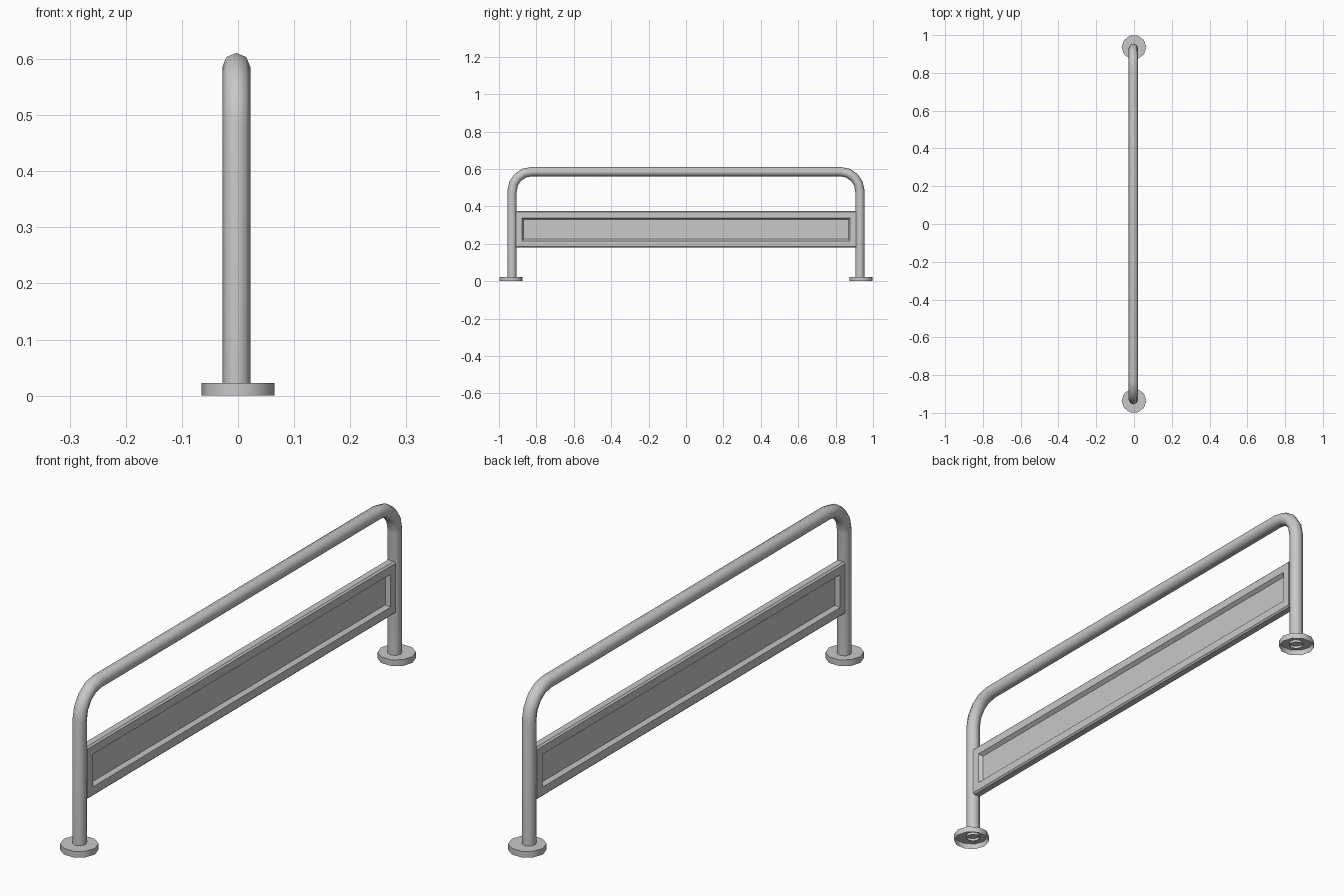
import bpy, bmesh, math
from mathutils import Vector

old = bpy.data.objects.get("Cube")
if old:
    bpy.data.objects.remove(old, do_unlink=True)

metal = bpy.data.materials.new("light grey metal")
metal.use_nodes = True
grey = (0.58, 0.58, 0.58, 1)
metal.diffuse_color = grey
metal.node_tree.nodes["Principled BSDF"].inputs["Base Color"].default_value = grey

CX = -0.003          # the rail sits slightly off the middle of its feet
LEG_Y, FOOT_Y = 0.93, 0.936
TOP_Z, TUBE_R, BEND = 0.586, 0.025, 0.105


def finish(ob, smooth=True):
    """Give the part its material and shading."""
    ob.data.materials.clear()
    ob.data.materials.append(metal)
    bpy.ops.object.select_all(action='DESELECT')
    ob.select_set(True)
    bpy.context.view_layer.objects.active = ob
    if smooth:
        bpy.ops.object.shade_smooth_by_angle(angle=math.radians(50))


def mesh_object(name, bm):
    mesh = bpy.data.meshes.new(name)
    bm.to_mesh(mesh)
    bm.free()
    ob = bpy.data.objects.new(name, mesh)
    bpy.context.collection.objects.link(ob)
    return ob


# Bent tube: leg, rounded corner, rail, rounded corner, leg
half = [(LEG_Y, 0.01)]
for i in range(5):
    a = math.radians(90 * i / 4)
    half.append((LEG_Y - BEND + BEND * math.cos(a), TOP_Z - BEND + BEND * math.sin(a)))
path = half + [(-y, z) for y, z in reversed(half)]
curve = bpy.data.curves.new("tube_rail", 'CURVE')
curve.dimensions = '3D'
curve.bevel_depth = TUBE_R
curve.bevel_resolution = 2
spline = curve.splines.new('POLY')
spline.points.add(len(path) - 1)
for p, (y, z) in zip(spline.points, path):
    p.co = (CX, y, z, 1)
rail = bpy.data.objects.new("tube_rail", curve)
bpy.context.collection.objects.link(rail)
bpy.ops.object.select_all(action='DESELECT')
rail.select_set(True)
bpy.context.view_layer.objects.active = rail
bpy.ops.object.convert(target='MESH')
finish(bpy.context.object)

# Feet: ten-sided caps, hollow underneath
for name, side in (("front_foot", -1), ("back_foot", 1)):
    bm = bmesh.new()
    bmesh.ops.create_cone(bm, cap_ends=True, segments=10, radius1=0.065,
                          radius2=0.065, depth=0.023)
    bm.normal_update()
    under = [f for f in bm.faces if f.normal.z < -0.9]
    bmesh.ops.inset_region(bm, faces=under, thickness=0.003)
    bmesh.ops.translate(bm, verts=under[0].verts, vec=(0, 0, 0.02))
    # align a corner with the x axis
    v = max(bm.verts, key=lambda w: w.co.length)
    turn = -math.atan2(v.co.y, v.co.x)
    for w in bm.verts:
        c, s = math.cos(turn), math.sin(turn)
        w.co = Vector((c * w.co.x - s * w.co.y, s * w.co.x + c * w.co.y, w.co.z))
    bmesh.ops.translate(bm, verts=bm.verts, vec=(0, side * FOOT_Y, 0.0115))
    finish(mesh_object(name, bm))

# Panel with chamfered long edges and a sloped recess on both faces
bm = bmesh.new()
bmesh.ops.create_cube(bm, size=1)
bmesh.ops.scale(bm, verts=bm.verts, vec=(0.036, 1.816, 0.195))
long_edges = [e for e in bm.edges
              if abs(e.verts[0].co.y - e.verts[1].co.y) > 1]
bmesh.ops.bevel(bm, geom=long_edges, offset=0.006, segments=1, affect='EDGES')
bm.normal_update()
for f in [f for f in bm.faces if abs(f.normal.x) > 0.9]:
    n = f.normal.copy()
    bmesh.ops.inset_region(bm, faces=[f], thickness=0.043)
    bmesh.ops.inset_region(bm, faces=[f], thickness=0.013)
    bmesh.ops.translate(bm, verts=f.verts, vec=n * -0.014)
bmesh.ops.translate(bm, verts=bm.verts, vec=(CX, 0, 0.2775))
finish(mesh_object("recessed_panel", bm), smooth=False)
